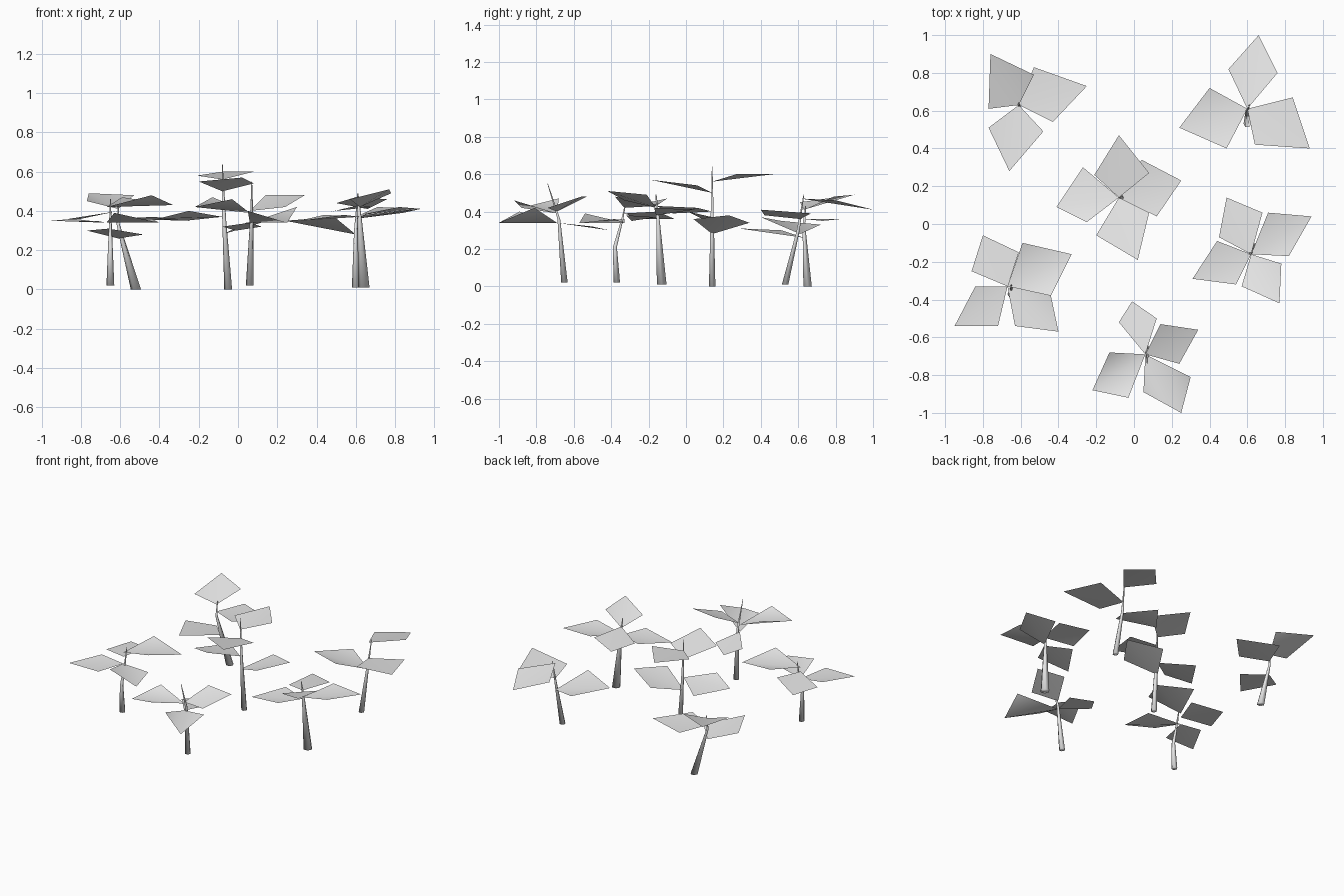
import bpy
import bmesh
from math import sin, cos, tau
from mathutils import Vector

cube = bpy.data.objects.get("Cube")
if cube:
    bpy.data.objects.remove(cube, do_unlink=True)

# One plain grey for the whole grove
GREY = (0.8, 0.8, 0.8, 1.0)
grey = bpy.data.materials.new("light_grey")
grey.use_nodes = True
grey.diffuse_color = GREY
grey.node_tree.nodes["Principled BSDF"].inputs["Base Color"].default_value = GREY

UNIT = 0.01  # all tree dimensions below are in hundredths
SIDES = 6


def add_object(name, bm):
    mesh = bpy.data.meshes.new(name)
    bm.to_mesh(mesh)
    bm.free()
    mesh.materials.append(grey)
    for poly in mesh.polygons:
        poly.use_smooth = True
    obj = bpy.data.objects.new(name, mesh)
    bpy.context.collection.objects.link(obj)


def trunk(name, path, base_radius):
    """Tapered tube through the path points, closed at the foot and nearly pointed on top."""
    bm = bmesh.new()
    rings = []
    foot, peak = path[0][2], path[-1][2]
    for x, y, z in path:
        radius = base_radius * (1 - 0.9 * (z - foot) / (peak - foot))
        rings.append([
            bm.verts.new(Vector((x + radius * cos(tau * i / SIDES),
                                 y + radius * sin(tau * i / SIDES), z)) * UNIT)
            for i in range(SIDES)])
    for low, high in zip(rings, rings[1:]):
        for i in range(SIDES):
            j = (i + 1) % SIDES
            bm.faces.new((low[i], low[j], high[j], high[i]))
    bm.faces.new(list(reversed(rings[0])))
    bm.faces.new(rings[-1])
    add_object(name, bm)


def leaf(bm, crown, stem_height, left, tip, right):
    """Kite blade, softly folded along the midrib from stem to tip.
    Corners are offsets from the crown plus a height above ground."""
    stem, right, tip, left = [
        bm.verts.new(Vector((crown[0] + x, crown[1] + y, z)) * UNIT)
        for x, y, z in [(0, 0, stem_height), right, tip, left]]
    bm.faces.new((stem, right, tip))
    bm.faces.new((stem, tip, left))


def tree(place, crown, path, base_radius, leaves):
    trunk(place + "_trunk", path, base_radius)
    bm = bmesh.new()
    for blade in leaves:
        leaf(bm, crown, *blade)
    add_object(place + "_leaves", bm)


# Each leaf: stem height, left corner, tip, right corner
tree("back_right", crown=(-61, 63), base_radius=2.6,
     path=[(-52, 65, 0), (-61, 63, 33), (-61, 64, 43)],
     leaves=[
         (41, (-16, -2, 45), (-15, 27, 49), (8, 16, 48)),
         (36, (8, 20, 36), (36, 10, 35), (18, -9, 37)),
         (26, (13, -14, 28), (-5, -35, 31), (-16, -12, 30)),
     ])

tree("back_left", crown=(60, 61), base_radius=2,
     path=[(60, 53, 1), (60, 60, 30), (61, 63, 49)],
     leaves=[
         (47, (-10, 21, 44), (6, 39, 41), (16, 19, 46)),
         (36, (24, 6, 39), (33, -21, 41), (4, -19, 38)),
         (28, (-11, -21, 37), (-36, -10, 35), (-20, 11, 33)),
     ])

tree("centre", crown=(-8, 14), base_radius=2,
     path=[(-5, 14, 0), (-7, 14, 35), (-8, 14, 64)],
     leaves=[
         (37, (-17, -13, 40), (-33, -5, 36), (-19, 16, 35)),
         (56, (-13, 12, 58), (0, 33, 60), (16, 13, 60)),
         (28, (12, 20, 34), (33, 9, 38), (20, -10, 36)),
         (50, (16, -8, 54), (10, -33, 57), (-12, -20, 55)),
     ])

tree("middle_left", crown=(62, -16), base_radius=3,
     path=[(64, -13, 1), (62, -15, 36), (61, -16, 49)],
     leaves=[
         (43, (-17, 9, 39), (-13, 30, 40), (6, 22, 42)),
         (38, (9, 22, 42), (32, 20, 41), (20, -1, 42)),
         (42, (16, -5, 49), (15, -26, 51), (-5, -17, 46)),
         (37, (-8, -16, 38), (-31, -13, 35), (-18, 7, 38)),
     ])

tree("middle_right", crown=(-67, -33), base_radius=2,
     path=[(-65, -37, 2), (-65, -38, 21), (-65, -34, 36), (-65, -32, 46)],
     leaves=[
         (39, (-19, 8, 36), (-13, 27, 36), (6, 18, 40)),
         (42, (8, 23, 47), (34, 17, 43), (23, -5, 48)),
         (34, (-5, -21, 35), (-28, -21, 35), (-17, 0, 36)),
         (34, (23, -5, 36), (27, -24, 34), (4, -21, 39)),
     ])

tree("front", crown=(6, -69), base_radius=2,
     path=[(6, -65, 2), (7, -68, 36), (7, -74, 55)],
     leaves=[
         (34, (-14, 17, 32), (-7, 28, 30), (6, 19, 32)),
         (40, (8, 16, 48), (28, 13, 48), (18, -5, 42)),
         (39, (-9, -23, 46), (-28, -19, 42), (-19, 1, 47)),
         (34, (24, -12, 42), (19, -31, 34), (-1, -20, 40)),
     ])
